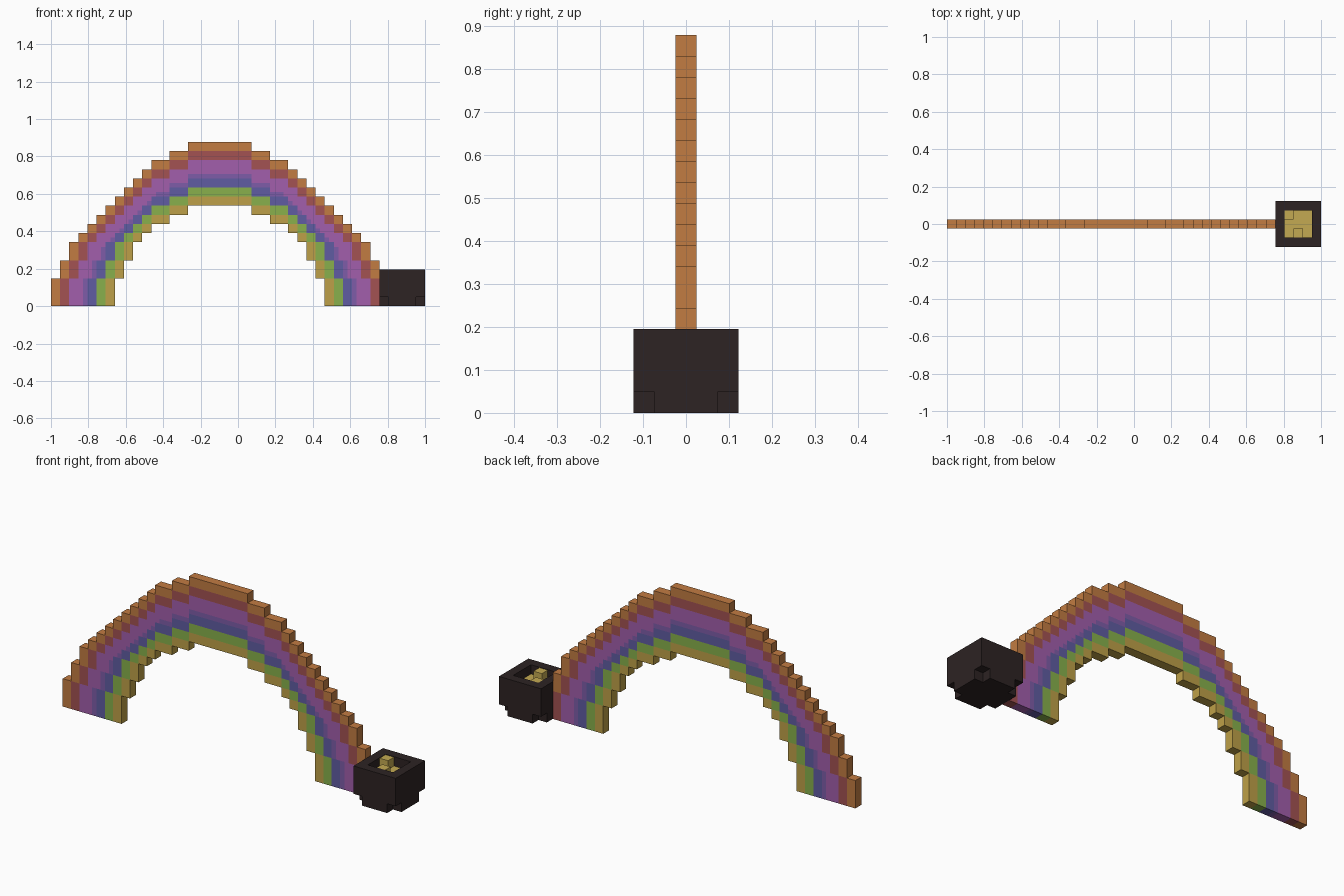
import bpy
import bmesh
from itertools import groupby
from mathutils import Matrix, Vector

cube = bpy.data.objects.get("Cube")
if cube:
    bpy.data.objects.remove(cube, do_unlink=True)

V = 2 / 41      # edge of one block
H = V / 2       # half block, used for the thin blend band


def material(name, srgb):
    lin = [((c / 255 + 0.055) / 1.055) ** 2.4 for c in srgb]
    m = bpy.data.materials.new(name)
    m.use_nodes = True
    m.diffuse_color = (*lin, 1)
    bsdf = m.node_tree.nodes["Principled BSDF"]
    bsdf.inputs["Base Color"].default_value = (*lin, 1)
    bsdf.inputs["Roughness"].default_value = 0.9
    return m


def blocks(name, mat, boxes):
    """One object from boxes given as low and high corners."""
    bm = bmesh.new()
    for lo, hi in boxes:
        lo, hi = Vector(lo), Vector(hi)
        place = Matrix.Translation((lo + hi) / 2) @ Matrix.Diagonal((*(hi - lo), 1))
        bmesh.ops.create_cube(bm, size=1, matrix=place)
    mesh = bpy.data.meshes.new(name)
    bm.to_mesh(mesh)
    bm.free()
    mesh.materials.append(mat)
    obj = bpy.data.objects.new(name, mesh)
    bpy.context.collection.objects.link(obj)


# Stepped arch: outer column heights from the left foot to the crown
rise = [3, 5, 7, 8, 9, 10, 11, 12, 13, 14, 15, 16, 16, 17, 17, 18, 18, 18]
outer = [2 * h for h in rise + [18] + rise[::-1] for _ in range(2)]
N = len(outer)


def height(c, depth):
    """Top of the arch at half-column c once depth is peeled off."""
    c = min(c, N - 1 - c)
    return max(0, min(outer[c - depth], outer[c] - depth)) if c >= depth else 0


# Each band runs from one peel depth to the next
bands = [
    ("orange", (194, 124, 66), 0, 2),
    ("red", (163, 82, 82), 2, 4),
    ("purple", (162, 94, 172), 4, 7),
    ("violet", (126, 92, 168), 7, 8),
    ("blue", (96, 92, 162), 8, 10),
    ("green", (136, 176, 76), 10, 12),
    ("yellow", (190, 160, 72), 12, 14),
]
for name, colour, start, end in bands:
    boxes = []
    spans = [(height(c, end), height(c, start)) for c in range(N - 2)]
    c = 0
    for (low, high), run in groupby(spans):
        n = len(list(run))
        if high > low:
            boxes.append(((-1 + c * H, -H, low * H), (-1 + (c + n) * H, H, high * H)))
        c += n
    blocks(name + "_band", material(name, colour), boxes)


# Pot at the right end of the arch, measured in blocks from its centre
def pot_box(x0, x1, y0, y1, z0, z1):
    cx = 1 - 2.5 * V
    return (cx + x0 * V, y0 * V, z0 * V), (cx + x1 * V, y1 * V, z1 * V)


dark = material("dark_iron", (45, 35, 35))
blocks("pot_base", dark, [
    pot_box(-1.5, 1.5, -2.5, 2.5, 0, 1),
    pot_box(-2.5, -1.5, -1.5, 1.5, 0, 1),
    pot_box(1.5, 2.5, -1.5, 1.5, 0, 1),
])
blocks("pot_wall", dark, [
    pot_box(-2.5, 2.5, -2.5, -1.5, 1, 4),
    pot_box(-2.5, 2.5, 1.5, 2.5, 1, 4),
    pot_box(-2.5, -1.5, -1.5, 1.5, 1, 4),
    pot_box(1.5, 2.5, -1.5, 1.5, 1, 4),
])

# Gold filling with a couple of raised nuggets
blocks("gold_fill", material("gold", (196, 170, 82)), [
    pot_box(-1.5, 1.5, -1.5, 1.5, 1, 3),
    pot_box(-1.5, -0.5, 0.5, 1.5, 3, 3.95),
    pot_box(-0.5, 0.5, -1.5, -0.5, 3, 3.95),
])
